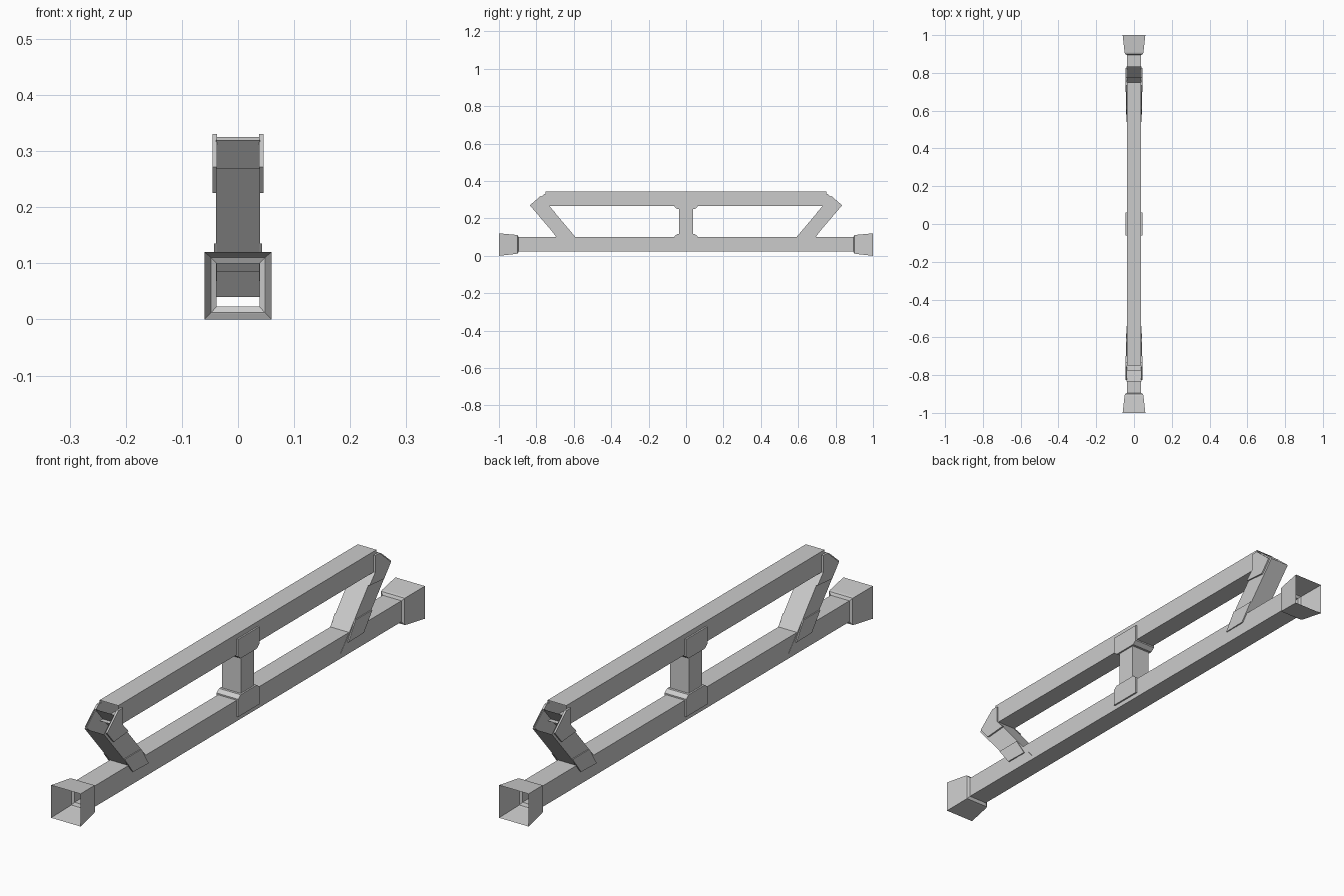
import bpy, bmesh

if "Cube" in bpy.data.objects:
    bpy.data.objects.remove(bpy.data.objects["Cube"])


def finish(name, bm, mirror=""):
    bmesh.ops.recalc_face_normals(bm, faces=bm.faces[:])
    me = bpy.data.meshes.new(name)
    bm.to_mesh(me)
    bm.free()
    ob = bpy.data.objects.new(name, me)
    bpy.context.collection.objects.link(ob)
    if mirror:
        m = ob.modifiers.new("mirror", 'MIRROR')
        m.use_axis = ("x" in mirror, "y" in mirror, False)
        m.use_mirror_merge = False
    return ob


def tube(name, sections, mirror=""):
    """Open rectangular tube; each section is (half width, lower (y, z), upper (y, z))."""
    bm = bmesh.new()
    rings = []
    for hx, a, b in sections:
        rings.append([bm.verts.new(p) for p in
                      ((-hx, *a), (hx, *a), (hx, *b), (-hx, *b))])
    for r, s in zip(rings, rings[1:]):
        for i in range(4):
            j = (i + 1) % 4
            bm.faces.new((r[i], r[j], s[j], s[i]))
    return finish(name, bm, mirror)


def plate(name, outline, x0, x1, mirror=""):
    """Side-view (y, z) outline extruded across x."""
    bm = bmesh.new()
    a = [bm.verts.new((x0, y, z)) for y, z in outline]
    b = [bm.verts.new((x1, y, z)) for y, z in outline]
    bm.faces.new(a)
    bm.faces.new(b[::-1])
    n = len(a)
    for i in range(n):
        j = (i + 1) % n
        bm.faces.new((a[i], b[i], b[j], a[j]))
    return finish(name, bm, mirror)


W = 0.038

# Long horizontal beams
for name, y, z0, z1 in (("lower_beam", 0.895, 0.023, 0.1),
                        ("upper_beam", 0.75, 0.267, 0.343)):
    tube(name, [(W, (s * y, z0), (s * y, z1)) for s in (-1, 1)])

# Flared end sockets
tube("end_socket", [(hx, (y, z0), (y, z1)) for y, hx, z0, z1 in (
    (1.0, 0.06, 0.0, 0.12), (0.91, 0.05, 0.01, 0.112),
    (0.9, 0.048, 0.012, 0.11), (0.895, W, 0.023, 0.1))], "y")

# Leaning braces, open at both ends
tube("leaning_brace", [(W + 0.001, (0.677, 0.085), (0.54, 0.04)),
                       (W + 0.001, (0.835, 0.27), (0.777, 0.32))], "y")

# Centre post
tube("centre_post", [(W, (-W, 0.09), (W, 0.09)), (W, (-W, 0.28), (W, 0.28))]).name = "centre_post"
bpy.data.objects.remove(bpy.data.objects["centre_post"])
plate("centre_post", [(-W, 0.09), (W, 0.09), (W, 0.28), (-W, 0.28)], -W, W)

# Chamfered clamps where the post meets the beams
plate("lower_clamp", [(-0.062, 0.04), (0.062, 0.04), (0.062, 0.105),
                      (0.047, 0.116), (-0.047, 0.116), (-0.062, 0.105)], -0.044, 0.044)
plate("upper_clamp", [(-0.062, 0.325), (0.062, 0.325), (0.062, 0.262),
                      (0.047, 0.25), (-0.047, 0.25), (-0.062, 0.262)], -0.044, 0.044)

# Gusset plates on both sides of each brace joint
plate("upper_gusset", [(0.733, 0.33), (0.758, 0.33), (0.825, 0.272), (0.785, 0.225),
                       (0.7, 0.232), (0.733, 0.268)], W - 0.001, 0.045, "xy")
plate("lower_gusset", [(0.58, 0.068), (0.67, 0.07), (0.72, 0.135), (0.622, 0.135)],
      W - 0.001, 0.043, "xy")
